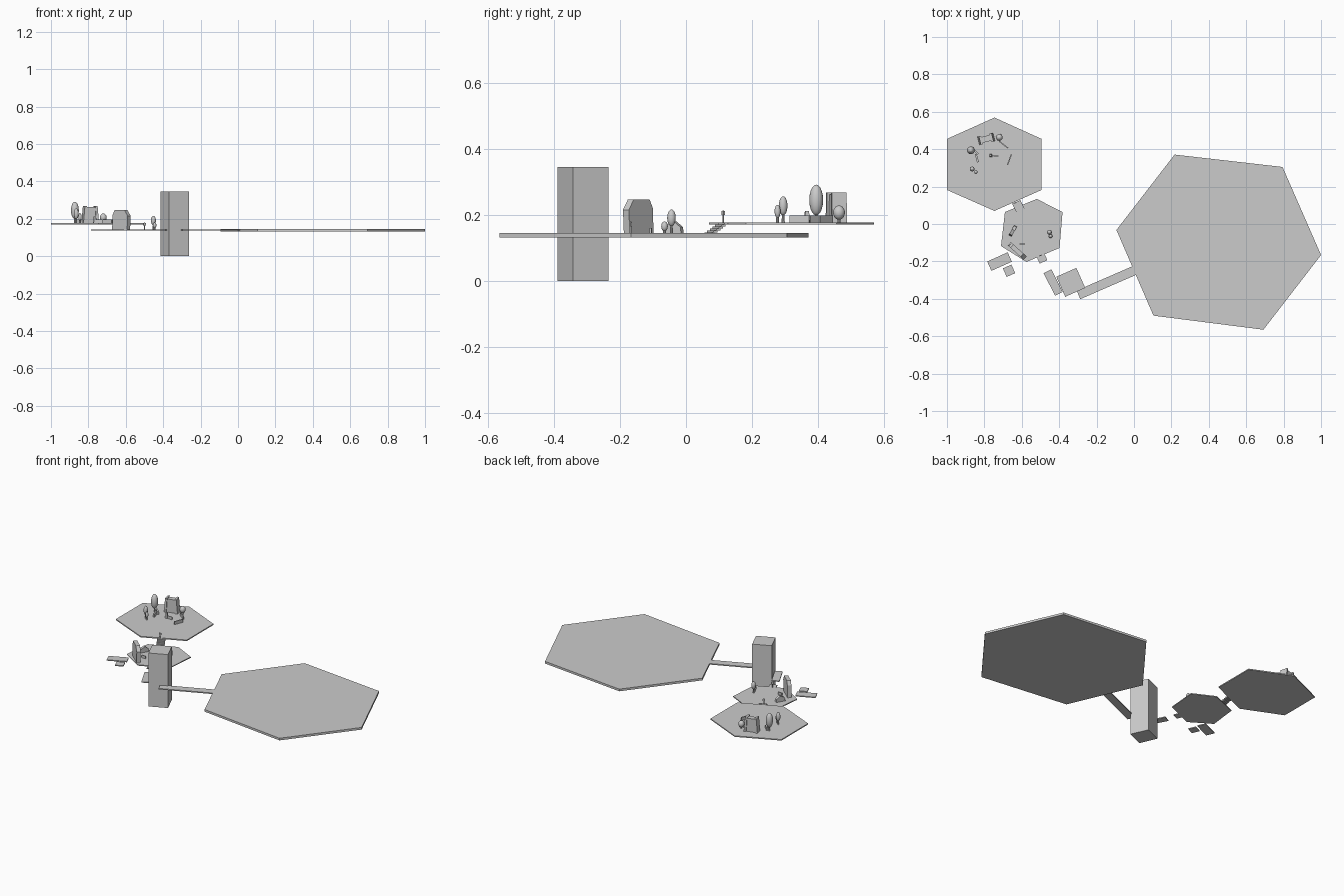
import bpy, bmesh, math
from mathutils import Vector

if "Cube" in bpy.data.objects:
    bpy.data.objects.remove(bpy.data.objects["Cube"])

MID, UP = 0.143, 0.177   # walking heights of the lower and upper terraces


def finish(bm, name, smooth=False):
    bmesh.ops.recalc_face_normals(bm, faces=bm.faces)
    for f in bm.faces:
        f.smooth = smooth
    me = bpy.data.meshes.new(name)
    bm.to_mesh(me)
    bm.free()
    ob = bpy.data.objects.new(name, me)
    bpy.context.collection.objects.link(ob)
    return ob


def prism(name, pts, z0, z1):
    """Flat plate from a plan outline."""
    bm = bmesh.new()
    f = bm.faces.new([bm.verts.new((x, y, z0)) for x, y in pts])
    r = bmesh.ops.extrude_face_region(bm, geom=[f])
    for v in r['geom']:
        if isinstance(v, bmesh.types.BMVert):
            v.co.z = z1
    return finish(bm, name)


def box(name, x, y, z0, z1, lx, ly, deg=0, taper=1.0):
    """Upright box turned about z, optionally narrower at the top."""
    bm = bmesh.new()
    bmesh.ops.create_cube(bm, size=1)
    for v in bm.verts:
        k = taper if v.co.z > 0 else 1
        v.co = Vector((v.co.x * lx * k, v.co.y * ly * k, (v.co.z + .5) * (z1 - z0)))
    ob = finish(bm, name)
    ob.location = (x, y, z0)
    ob.rotation_euler.z = math.radians(deg)
    return ob


def slab(name, x, y, z, profile, t, deg):
    """Standing slab with a side profile, turned about z."""
    bm = bmesh.new()
    f = bm.faces.new([bm.verts.new((u, -t / 2, w)) for u, w in profile])
    r = bmesh.ops.extrude_face_region(bm, geom=[f])
    bmesh.ops.translate(bm, vec=(0, t, 0),
                        verts=[v for v in r['geom'] if isinstance(v, bmesh.types.BMVert)])
    ob = finish(bm, name)
    ob.location = (x, y, z)
    ob.rotation_euler.z = math.radians(deg)
    return ob


def tree(name, x, y, ground, lo, hi, r):
    """Thin trunk with an egg-shaped crown."""
    bm = bmesh.new()
    bmesh.ops.create_cone(bm, cap_ends=True, segments=8, radius1=.005, radius2=.003,
                          depth=lo + .01 - ground)
    trunk = finish(bm, name + "_trunk")
    trunk.location = (x, y, (ground + lo + .01) / 2)
    bm = bmesh.new()
    bmesh.ops.create_uvsphere(bm, u_segments=16, v_segments=10, radius=1)
    bmesh.ops.scale(bm, vec=(r, r, (hi - lo) / 2), verts=bm.verts)
    finish(bm, name + "_crown", True).location = (x, y, (lo + hi) / 2)


def post(name, x, y, z, deg):
    """Slim marker post with a small board on top."""
    box(name + "_pole", x, y, z, z + .036, .004, .004, deg)
    box(name + "_board", x, y, z + .022, z + .034, .014, .005, deg)


# Hexagonal terraces
prism("main_platform", [(-.094, -.032), (.217, .371), (.794, .305),
                        (1.0, -.166), (.692, -.565), (.104, -.49)], .131, .145)
prism("upper_terrace", [(-.746, .569), (-.494, .455), (-.494, .182),
                        (-.746, .07), (-1, .182), (-1, .455)], .170, UP)
prism("middle_terrace", [(-.52, .134), (-.382, .064), (-.398, -.128),
                         (-.575, -.203), (-.711, -.118), (-.69, .064)], .137, MID)

# Tower and the bridges that meet it
box("tower", -.338, -.312, 0, .345, .117, .117, 24)
box("long_bridge", -.148, -.314, .136, MID, .325, .05, 23.5)
box("short_bridge", -.432, -.313, .137, MID, .135, .046, -63)

# Small outlying plates
box("outer_plate", -.719, -.201, .137, MID, .12, .055, 24)
box("outer_small_plate", -.668, -.25, .137, MID, .05, .05, 24)
box("bridge_landing", -.492, -.184, .137, MID, .045, .04, 24)

# Stair between the terraces
for i in range(6):
    t = i / 5
    z = .147 + t * (UP - .147)
    box(f"stair_step_{i + 1}", -.607 - .02 * t, .072 + .04 * t, z - .006, z, .048, .013, 24)
post("stair_post", -.636, .113, UP, 24)
post("landing_post", -.5, -.168, MID, 24)

# Upper terrace: gate made of a panel between two tapered pillars
c, s = math.cos(math.radians(14)), math.sin(math.radians(14))
slab("gate_panel", -.79, .455, UP, [(-.038, 0), (.038, 0), (.03, .085), (-.03, .085)], .032, 14)
for side in (-1, 1):
    x = .036 * side
    bottom, top = x, x - .007 * side
    slab("gate_pillar_" + ("left" if side < 0 else "right"), -.79, .455, UP,
         [(bottom - .007, 0), (bottom + .007, 0), (top + .006, .09), (top - .006, .09)], .046, 14)

# Upper terrace: trees and low walls
tree("tall_tree", -.872, .394, UP, .198, .291, .021)
tree("round_tree", -.72, .463, UP, .185, .228, .018)
tree("slim_tree", -.865, .294, UP, .198, .256, .013)
tree("tiny_tree", -.845, .277, UP, .19, .23, .009)
box("back_wall", -.697, .424, UP, .197, .062, .006, -38)
box("side_wall", -.666, .344, UP, .197, .006, .062, -20)
box("curved_wall_a", -.848, .388, UP, .197, .04, .01, -45)
box("curved_wall_b", -.84, .352, UP, .197, .01, .045, 15)
box("centre_stone", -.766, .366, UP, .212, .014, .016, 10, .7)
box("centre_bench", -.742, .364, UP, .195, .035, .005, -4)

# Middle terrace: large chamfered slab, leaning stone, trees and bench
slab("large_stone", -.625, -.143, MID,
     [(-.054, 0), (.054, 0), (.058, .072), (.036, .103), (-.036, .103), (-.05, .078)], .024, -42)
slab("small_stone", -.648, -.037, MID,
     [(-.03, 0), (.03, 0), (.027, .02), (.006, .036), (-.022, .025)], .017, 61)
tree("middle_tree", -.452, -.044, MID, .165, .216, .013)
tree("middle_bush", -.446, -.065, MID, .15, .18, .01)
box("middle_bench", -.598, -.107, MID, .16, .028, .006, -4)
